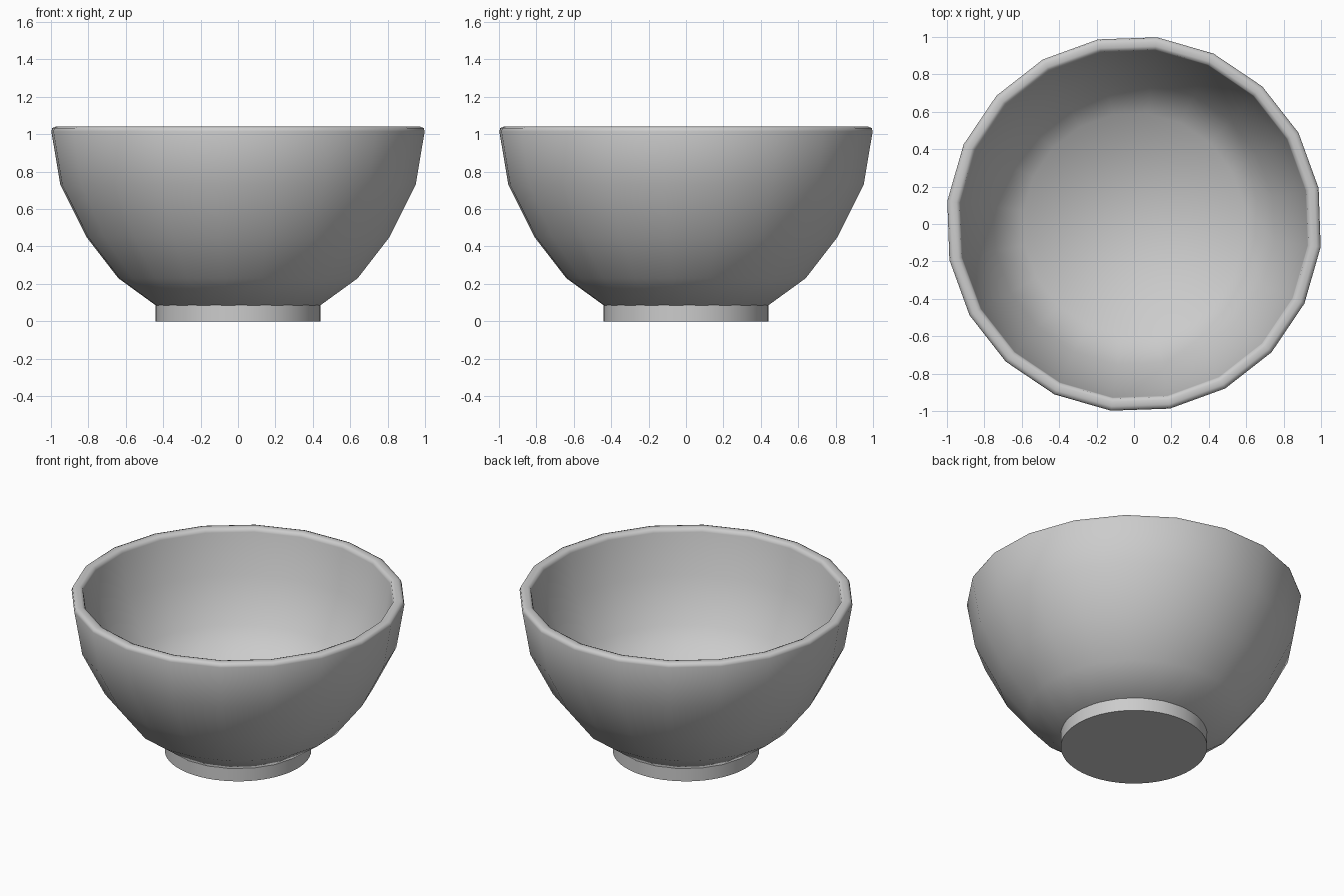
import bpy, bmesh
from math import cos, sin, tau, radians

if "Cube" in bpy.data.objects:
    bpy.data.objects.remove(bpy.data.objects["Cube"])


def lathe(name, profile, sides, offset, smooth_angle):
    """Spin an (r, z) profile around z and cap both ends."""
    bm = bmesh.new()
    rings = []
    for r, z in profile:
        rings.append([bm.verts.new((r * cos(offset + tau * i / sides),
                                    r * sin(offset + tau * i / sides), z))
                      for i in range(sides)])
    for a, b in zip(rings, rings[1:]):
        for i in range(sides):
            j = (i + 1) % sides
            bm.faces.new((a[i], a[j], b[j], b[i]))
    bm.faces.new(rings[0][::-1])
    bm.faces.new(rings[-1])
    bmesh.ops.recalc_face_normals(bm, faces=bm.faces)
    mesh = bpy.data.meshes.new(name)
    bm.to_mesh(mesh)
    bm.free()
    obj = bpy.data.objects.new(name, mesh)
    bpy.context.collection.objects.link(obj)
    bpy.ops.object.select_all(action='DESELECT')
    obj.select_set(True)
    bpy.context.view_layer.objects.active = obj
    bpy.ops.object.shade_smooth_by_angle(angle=radians(smooth_angle))
    return obj


# Bowl body: outer wall, rounded rim, inner wall, flat inner floor
turn = radians(11)
grow = 1 / cos(radians(7))  # outermost corners sit about 7 degrees off the axes
wall = [(0.44, 0.085), (0.64, 0.23), (0.81, 0.45), (0.95, 0.73),
        (0.998, 1.015), (0.993, 1.033), (0.975, 1.04),
        (0.95, 1.04), (0.933, 1.033), (0.928, 1.015),
        (0.885, 0.75), (0.75, 0.48), (0.59, 0.27)]
lathe("bowl_body", [(r * grow, z) for r, z in wall], 20, turn, 65)

# Round foot under the bowl
lathe("bowl_foot", [(0.44, 0.0), (0.44, 0.09)], 64, 0, 40)
